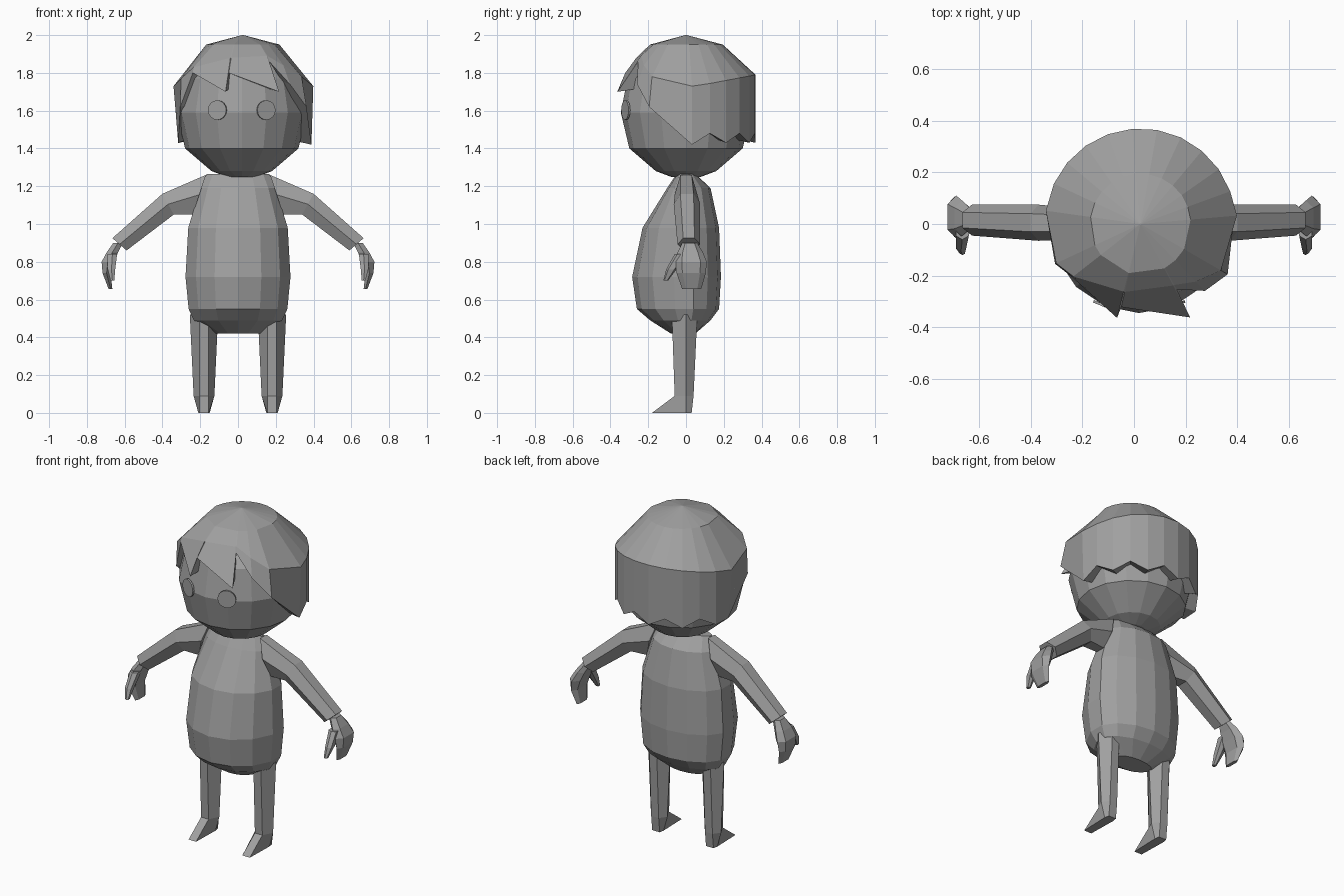
import bpy, bmesh
from math import sin, cos, pi, radians
from mathutils import Matrix

cube = bpy.data.objects.get("Cube")
if cube:
    bpy.data.objects.remove(cube)

grey = bpy.data.materials.new("plain_grey")
grey.use_nodes = True
colour = (0.35, 0.35, 0.35, 1)
grey.diffuse_color = colour
grey.node_tree.nodes["Principled BSDF"].inputs["Base Color"].default_value = colour


def finish(name, bm):
    bmesh.ops.recalc_face_normals(bm, faces=bm.faces)
    mesh = bpy.data.meshes.new(name)
    bm.to_mesh(mesh)
    bm.free()
    mesh.materials.append(grey)
    obj = bpy.data.objects.new(name, mesh)
    bpy.context.collection.objects.link(obj)
    return obj


def loft(name, rings, cap_start=True, cap_end=True, side=1):
    """Skin a list of equal-length point rings; side=-1 mirrors in x."""
    bm = bmesh.new()
    loops = [[bm.verts.new((x * side, y, z)) for x, y, z in r] for r in rings]
    n = len(loops[0])
    for a, b in zip(loops, loops[1:]):
        for i in range(n):
            j = (i + 1) % n
            bm.faces.new((a[i], a[j], b[j], b[i]))
    if cap_start:
        bm.faces.new(loops[0])
    if cap_end:
        bm.faces.new(loops[-1])
    return finish(name, bm)


def oval(z, half_x, front, back, n, cx=0.0):
    """Horizontal ring, with separate depths towards the front and back."""
    pts = []
    for i in range(n):
        a = 2 * pi * i / n
        c = cos(a)
        pts.append((cx + half_x * sin(a), -c * (front if c > 0 else back), z))
    return pts


CX = 0.02  # the head sits slightly off centre

# Head
head = [(1.25, .08), (1.28, .16), (1.4, .3), (1.59, .345), (1.77, .31), (1.92, .17)]
loft("head", [oval(z, r, r, r, 16, CX) for z, r in head])

# Eyes: thin discs turned outward
for side, label in ((1, "left"), (-1, "right")):
    bm = bmesh.new()
    bmesh.ops.create_cone(bm, cap_ends=True, segments=16, radius1=.052, radius2=.052, depth=.01)
    turn = Matrix.Rotation(radians(22 * side), 4, "Z")
    bm.transform(Matrix.Translation((CX, 0, 1.603)) @ turn
                 @ Matrix.Translation((0, -.344, 0)) @ Matrix.Rotation(pi / 2, 4, "X"))
    finish(label + "_eye", bm)

# Hair: columns of angle from the front, brow height and radius, hem height and radius
columns = [
    (-65, 1.77, .36, 1.62, .365), (-52, 1.83, .33, 1.80, .335),
    (-14, 1.88, .27, 1.70, .375), (-13, 1.88, .27, 1.80, .33),
    (28, 1.89, .27, 1.70, .41), (29, 1.89, .27, 1.86, .29),
    (44, 1.84, .31, 1.74, .36), (60, 1.78, .36, 1.62, .39), (95, 1.73, .375, 1.42, .365)]
for k in range(10):  # ragged back hem
    a = 110 + 15 * k
    columns.append((a, 1.72 + .07 * sin(radians(a - 90)), .37,
                    1.48 if k % 2 == 0 else 1.43, .37))
columns.append((262, 1.73, .37, 1.43, .345))


def on_head(deg, r, z):
    return (CX + .005 + r * sin(radians(deg)), -r * cos(radians(deg)), z)


tip, crown, brow, hem, lip = [], [], [], [], []
for a, bz, br, hz, hr in columns:
    tip.append(on_head(a, .004, 2.0))
    crown.append(on_head(a, .195, 1.95))
    brow.append(on_head(a, br, bz))
    hem.append(on_head(a, hr, hz))
    lip.append(on_head(a, min(hr - .02, .3), hz + .015))
loft("hair", [tip, crown, brow, hem, lip], cap_end=False)

# Body: pear shape with a forward belly
body = [(1.265, .17, .05, .05), (1.19, .205, .1, .13), (.98, .27, .23, .175),
        (.72, .285, .285, .185), (.55, .268, .26, .175), (.49, .24, .19, .13),
        (.42, .12, .08, .05)]
loft("body", [oval(*row, 14) for row in body])


def arm_ring(top, bottom, y, w):
    """Six-sided ring spanning a top and bottom point (x, z)."""
    mx, mz = (top[0] + bottom[0]) / 2, (top[1] + bottom[1]) / 2
    h = w * .5
    return [(top[0], y - h, top[1]), (top[0], y + h, top[1]), (mx, y + w, mz),
            (bottom[0], y + h, bottom[1]), (bottom[0], y - h, bottom[1]), (mx, y - w, mz)]


def slab(outer, inner, z, y0, y1):
    """Hand ring, narrower on the palm side."""
    m, t = (outer + inner) / 2, (y1 - y0) * .2
    return [(outer, y0 + t, z), (outer, y1 - t, z), (m, y1, z),
            (inner, y1 - t, z), (inner, y0 + t, z), (m, y0, z)]


def leg_ring(z, half_x, front, back, flat=.025):
    cx = .18
    return [(cx - flat, front, z), (cx + flat, front, z), (cx + half_x, 0, z),
            (cx + flat, back, z), (cx - flat, back, z), (cx - half_x, 0, z)]


for side, label in ((1, "left"), (-1, "right")):
    # Arm
    loft(label + "_arm", [arm_ring((.17, 1.26), (.24, 1.05), 0, .06),
                          arm_ring((.40, 1.16), (.34, 1.05), .005, .07),
                          arm_ring((.665, .925), (.59, .86), .015, .06)], side=side)
    # Mitten hand and thumb
    loft(label + "_hand", [slab(.66, .61, .90, -.02, .06), slab(.695, .635, .85, -.045, .09),
                           slab(.722, .655, .80, -.055, .11), slab(.717, .675, .74, -.05, .105),
                           slab(.685, .665, .655, -.02, .08)], side=side)
    loft(label + "_thumb", [slab(.69, .64, .84, -.06, .01), slab(.69, .65, .76, -.105, -.05),
                            slab(.675, .655, .70, -.12, -.095)], side=side)
    # Leg with wedge foot
    loft(label + "_leg", [leg_ring(.52, .075, -.075, .06), leg_ring(.09, .055, -.06, .04),
                          leg_ring(.0, .03, -.18, .03)], side=side)
